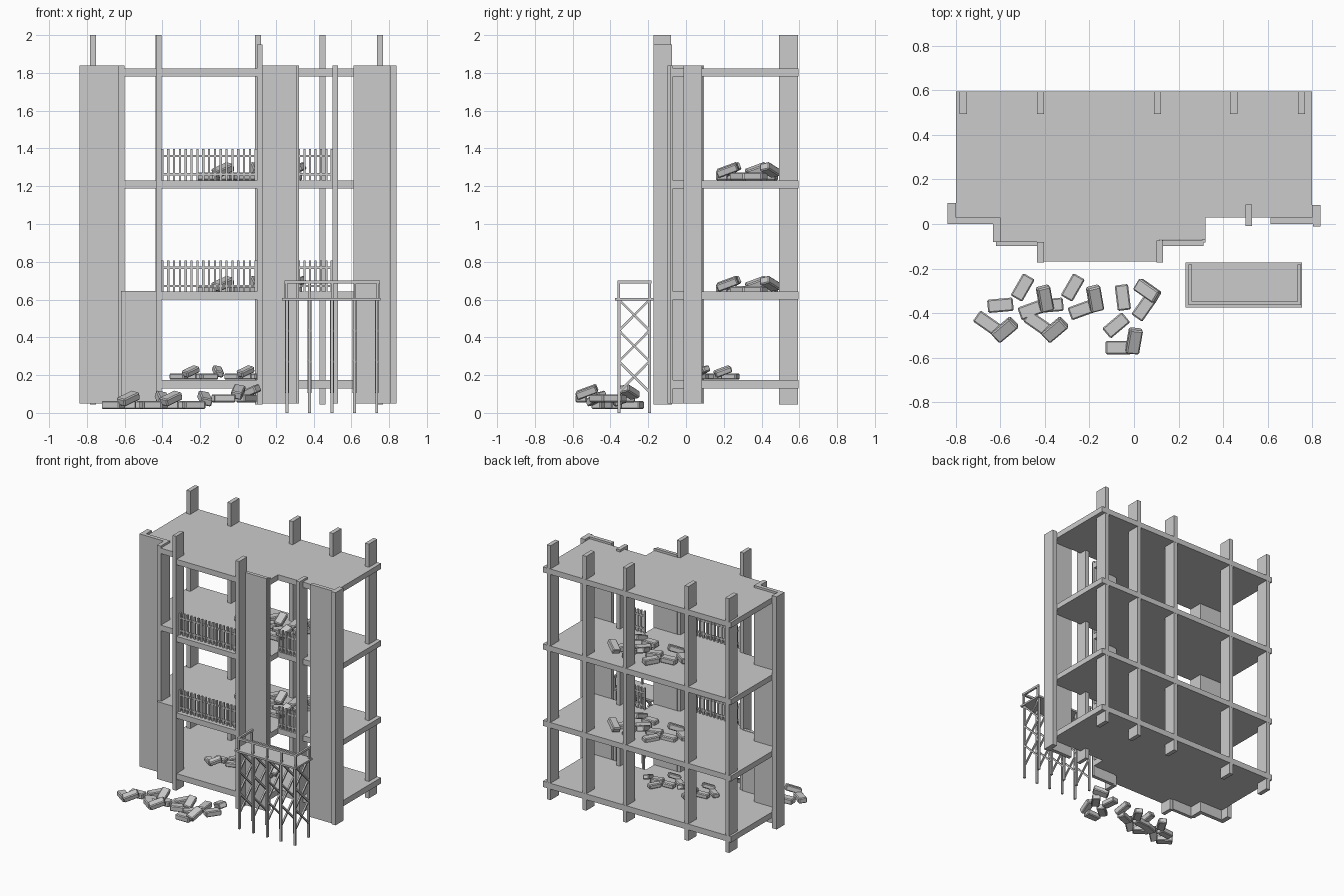
import bpy, bmesh, math
from mathutils import Vector, Matrix

if "Cube" in bpy.data.objects:
    bpy.data.objects.remove(bpy.data.objects["Cube"])


def finish(name, bm):
    bmesh.ops.recalc_face_normals(bm, faces=bm.faces)
    me = bpy.data.meshes.new(name)
    bm.to_mesh(me)
    bm.free()
    ob = bpy.data.objects.new(name, me)
    bpy.context.collection.objects.link(ob)
    return ob


def add_box(bm, x0, x1, y0, y1, z0, z1):
    m = Matrix.Translation(((x0 + x1) / 2, (y0 + y1) / 2, (z0 + z1) / 2)) @ \
        Matrix.Diagonal((x1 - x0, y1 - y0, z1 - z0, 1))
    bmesh.ops.create_cube(bm, size=1, matrix=m)


def add_bar(bm, a, b, w):
    # square bar between two points
    a, b = Vector(a), Vector(b)
    d = b - a
    m = Matrix.Translation((a + b) / 2) @ d.to_track_quat('Z', 'Y').to_matrix().to_4x4() @ \
        Matrix.Diagonal((w, w, d.length, 1))
    bmesh.ops.create_cube(bm, size=1, matrix=m)


def boxes(name, *dims):
    bm = bmesh.new()
    for d in dims:
        add_box(bm, *d)
    return finish(name, bm)


def prism(name, pts, z0, z1):
    bm = bmesh.new()
    f = bm.faces.new([bm.verts.new((x, y, z0)) for x, y in pts])
    r = bmesh.ops.extrude_face_region(bm, geom=[f])
    bmesh.ops.translate(bm, vec=(0, 0, z1 - z0),
                        verts=[v for v in r['geom'] if isinstance(v, bmesh.types.BMVert)])
    return finish(name, bm)


# floor slabs with stepped front
outline = [(-.8, .595), (-.8, .03), (-.605, .03), (-.605, -.08), (-.425, -.08), (-.425, -.168),
           (.115, -.168), (.115, -.07), (.32, -.07), (.32, .03), (.8, .03), (.8, .595)]
for i, (z0, z1) in enumerate([(.13, .175), (.60, .642), (1.188, 1.23), (1.78, 1.822)]):
    prism(f"floor_slab_{i}", outline, z0, z1)

# back columns and front columns
for i, x in enumerate([-.767, -.42, .105, .448, .752]):
    boxes(f"back_column_{i}", (x - .016, x + .016, .493, .594, .045, 2))
boxes("front_column_left", (-.435, -.405, -.172, -.08, .045, 2))
boxes("front_column_middle", (.1, .131, -.172, -.075, .045, 1.95))
boxes("front_column_right", (.5, .53, -.01, .088, .05, 1.838))

# facade walls: L-shaped corners and flat panels
for s, n in ((-1, "left"), (1, "right")):
    e = -.602 if s < 0 else .612
    y0, y1 = (0, .095) if s < 0 else (-.012, .086)
    prism(f"corner_wall_{n}", [(e, 0), (s * .805, 0), (s * .805, y0), (s * .838, y0),
                               (s * .838, y1), (s * .8, y1), (s * .8, .03), (e, .03)], .05, 1.838)
boxes("wall_return", (-.633, -.6, -.08, .03, .05, 1.838))
boxes("low_panel", (-.62, -.43, -.098, -.072, .05, .645))
boxes("tall_panel", (.125, .313, -.098, -.072, .05, 1.838))
boxes("tall_panel_return", (.308, .322, -.082, -.068, .05, 1.838))


# balcony railings
def railing(name, x0, x1, y, z, n):
    bm = bmesh.new()
    for zz in (.035, .132):
        add_box(bm, x0, x1, y - .006, y + .006, z + zz - .006, z + zz + .006)
    for i in range(n):
        x = x0 + .008 + (x1 - x0 - .016) * i / (n - 1)
        add_box(bm, x - .006, x + .006, y - .008, y + .008, z, z + .17)
    finish(name, bm)


for i, z in enumerate((.637, 1.228)):
    railing(f"wide_railing_{i}", -.408, .102, -.13, z, 17)
    railing(f"narrow_railing_{i}", .315, .505, .04, z, 7)

# scaffold: platform, legs, cross braces and guard rail
boxes("scaffold_platform", (.232, .755, -.375, -.173, .594, .608))
bm = bmesh.new()
YF, YB = -.355, -.193
for i in range(5):
    x = .26 + .1187 * i
    for y in (YF, YB):
        add_bar(bm, (x, y, 0), (x, y, .6), .015)
    for k in range(3):
        z = .11 + .163 * k
        add_bar(bm, (x - .004, YF, z), (x - .004, YB, z + .163), .012)
        add_bar(bm, (x + .004, YB, z), (x + .004, YF, z + .163), .012)
finish("scaffold_frame", bm)
bm = bmesh.new()
for i in range(5):
    x = .255 + .1215 * i
    add_bar(bm, (x, YF, .6), (x, YF, .69), .013)
for x in (.253, .743):
    add_bar(bm, (x, YB, .6), (x, YB, .69), .013)
    add_box(bm, x - .008, x + .008, YF - .008, YB + .01, .685, .701)
add_box(bm, .245, .751, YF - .008, YF + .008, .685, .701)
finish("scaffold_guard_rail", bm)

# rubble blocks: x, y, heading, leaning on neighbour
pile_a = [(.03, .10, 60, 0), (-.07, .02, 5, 0), (.13, .05, 100, 1), (.07, 0, 20, 0),
          (-.13, -.06, -35, 0), (-.05, -.09, 40, 1)]
pile_b = [(-.04, .09, 97, 0), (.07, .12, -35, 1), (.055, .045, 55, 0), (-.07, -.035, 40, 0),
          (-.06, -.135, 0, 0), (.01, -.105, 80, 1)]


def rubble(name, pile, cx, cy, z, turn=0, s=1):
    bm = bmesh.new()
    t = Matrix.Translation((cx, cy, z)) @ Matrix.Rotation(math.radians(turn), 4, 'Z') @ Matrix.Scale(s, 4)
    for x, y, a, lean in pile:
        m = t @ Matrix.Translation((x, y, .022 + .034 * lean)) @ \
            Matrix.Rotation(math.radians(a), 4, 'Z') @ \
            Matrix.Rotation(math.radians(-20 * lean), 4, 'Y') @ \
            Matrix.Rotation(math.radians(12 * lean), 4, 'X') @ Matrix.Diagonal((.115, .06, .042, 1))
        bmesh.ops.create_cube(bm, size=1, matrix=m)
    ob = finish(name, bm)
    b = ob.modifiers.new("chipped_edges", 'BEVEL')
    b.width, b.segments = .006, 1


rubble("street_rubble_left", pile_a, -.53, -.385, .02)
rubble("street_rubble_middle", pile_a, -.305, -.385, .02)
rubble("street_rubble_right", pile_b, -.01, -.42, .055)
rubble("ground_rubble_left", pile_a, -.21, .155, .175, 0, .8)
rubble("ground_rubble_right", pile_a, .08, .155, .175, 0, .8)
for i, z in enumerate((.64, 1.23)):
    rubble(f"upper_rubble_left_{i}", pile_a, -.03, .325, z - .012 + .012 * i)
    rubble(f"upper_rubble_right_{i}", pile_b, .23, .325, z - .012 + .012 * i)
